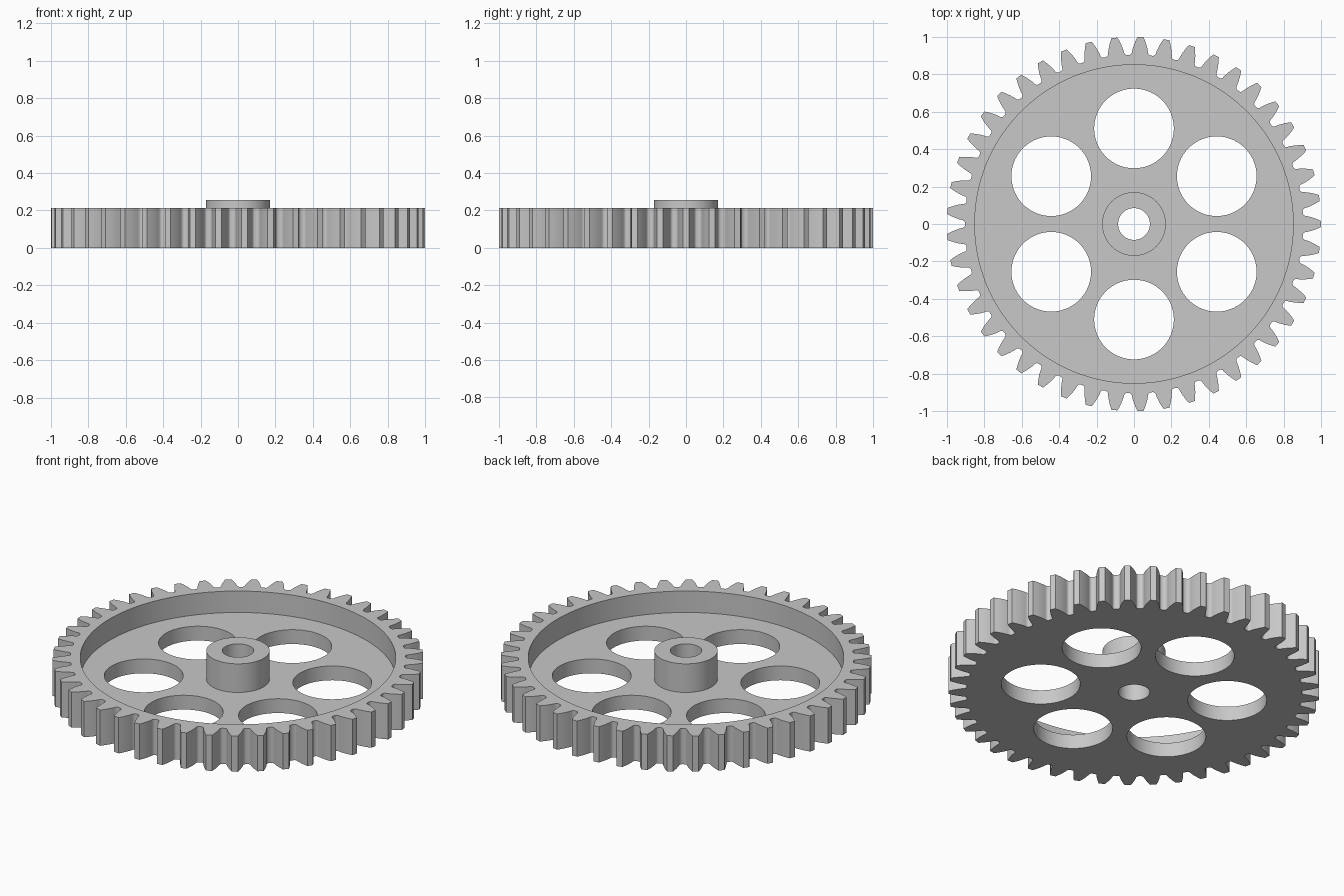
import bpy, bmesh, math

if "Cube" in bpy.data.objects:
    bpy.data.objects.remove(bpy.data.objects["Cube"])

# Gear proportions, all in multiples of the tooth module
TEETH = 45
M = 2 / (TEETH + 2)
PITCH = M * TEETH / 2
BASE = PITCH * math.cos(math.radians(20))
ROOT = PITCH - 1.25 * M
RIM_TOP, HUB_TOP, WEB_TOP = 5 * M, 6 * M, 2 * M


def involute(r):
    a = math.acos(min(1, BASE / r))
    return math.tan(a) - a


def half_angle(r):
    return math.pi / (2 * TEETH) + involute(PITCH) - involute(r)


# Half of one tooth as (radius, angle), from tip to rounded root
flank = [(r, half_angle(r)) for r in (1, 0.985, 0.97, 0.955, 0.94, 0.925, 0.914)]
flank += [(ROOT + 0.003, 0.0535), (ROOT, 0.06)]
tooth = [(r, -a) for r, a in reversed(flank)] + flank
outline = [(r * math.cos(a + math.tau * k / TEETH), r * math.sin(a + math.tau * k / TEETH))
           for k in range(TEETH) for r, a in tooth]


def circle(radius, cx=0, cy=0, n=96):
    return [(cx + radius * math.cos(math.tau * i / n),
             cy + radius * math.sin(math.tau * i / n)) for i in range(n)]


bm = bmesh.new()


def wall(points, z0, z1):
    """Vertical wall along a closed outline; returns its lower and upper edge loops."""
    n = len(points)
    rings = [[bm.verts.new((x, y, z)) for x, y in points] for z in (z0, z1)]
    low, high = rings
    for i in range(n):
        j = (i + 1) % n
        bm.faces.new((low[i], low[j], high[j], high[i]))
    return [[bm.edges.get((ring[i], ring[(i + 1) % n])) for i in range(n)] for ring in rings]


def cap(*loops):
    """Flat face between an outer loop and the loops inside it."""
    bmesh.ops.triangle_fill(bm, edges=[e for loop in loops for e in loop],
                            use_beauty=True, normal=(0, 0, 1))


# Walls: teeth, rim recess, hub, bore and six lightening holes
teeth_low, teeth_high = wall(outline, 0, RIM_TOP)
recess_low, recess_high = wall(circle(20 * M, n=128), WEB_TOP, RIM_TOP)
hub_low, hub_high = wall(circle(4 * M), WEB_TOP, HUB_TOP)
bore_low, bore_high = wall(circle(2 * M, n=64), 0, HUB_TOP)
holes = []
for k in range(6):
    a = math.radians(30 + 60 * k)
    holes.append(wall(circle(5 * M, 12 * M * math.cos(a), 12 * M * math.sin(a)), 0, WEB_TOP))

# Flat faces: underside, rim top, web and hub top
cap(teeth_low, bore_low, *[low for low, high in holes])
cap(teeth_high, recess_high)
cap(recess_low, hub_low, *[high for low, high in holes])
cap(hub_high, bore_high)
bmesh.ops.recalc_face_normals(bm, faces=bm.faces)

mesh = bpy.data.meshes.new("gear_wheel")
bm.to_mesh(mesh)
bm.free()
gear = bpy.data.objects.new("gear_wheel", mesh)
bpy.context.collection.objects.link(gear)

# Plain grey finish
grey = bpy.data.materials.new("plain grey")
grey.use_nodes = True
colour = (0.58, 0.58, 0.58, 1)
grey.diffuse_color = colour
grey.node_tree.nodes["Principled BSDF"].inputs["Base Color"].default_value = colour
mesh.materials.append(grey)

bpy.ops.object.select_all(action="DESELECT")
gear.select_set(True)
bpy.context.view_layer.objects.active = gear
bpy.ops.object.shade_smooth_by_angle(angle=math.radians(30))
